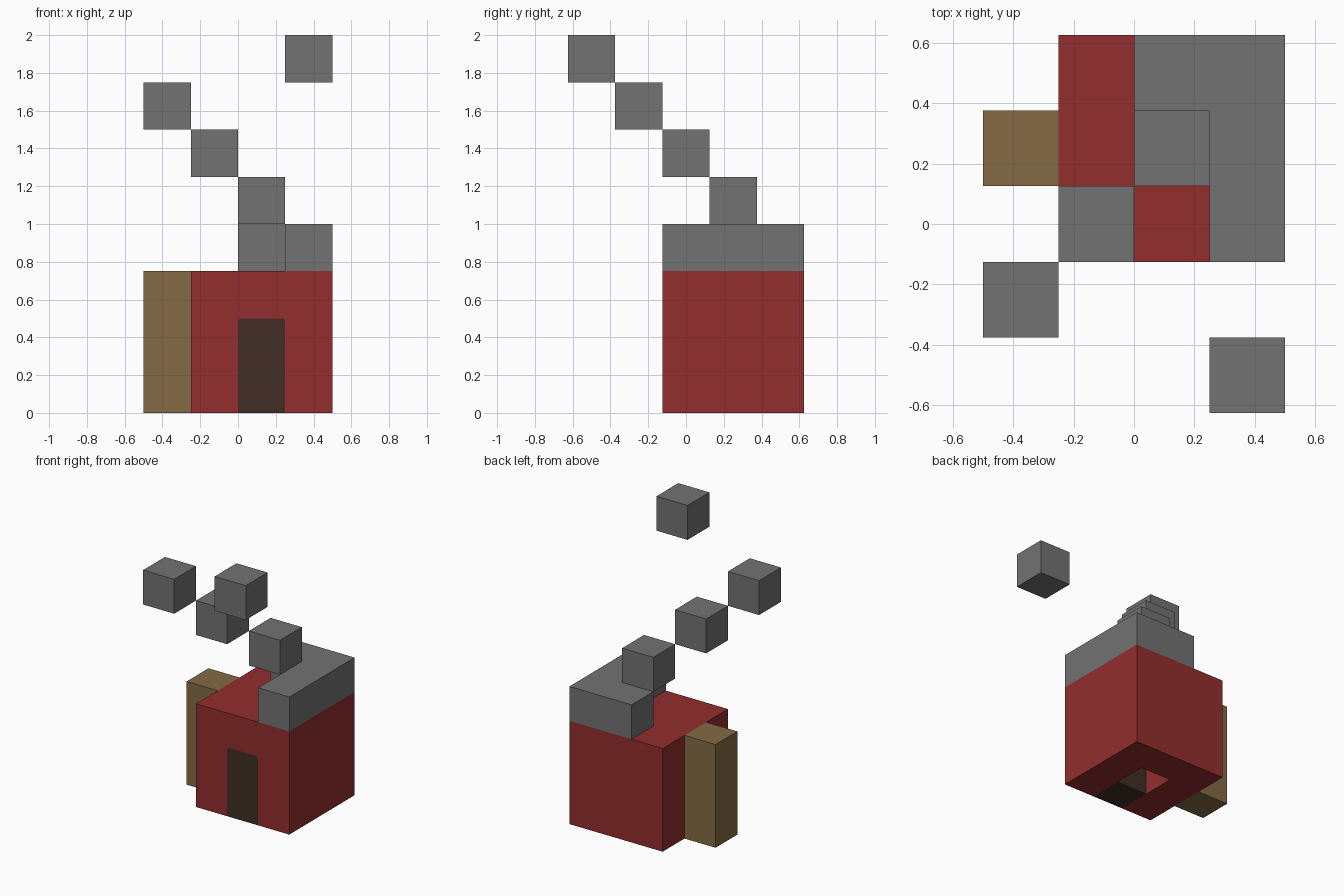
import bpy
import bmesh
import math

default = bpy.data.objects.get("Cube")
if default:
    bpy.data.objects.remove(default, do_unlink=True)

U = 0.25        # block size
Y0 = -U / 2     # front wall of the house
R = 0.02        # rounding of the doorway's top corners


def material(name, rgb):
    m = bpy.data.materials.new(name)
    m.use_nodes = True
    colour = (*rgb, 1.0)
    m.diffuse_color = colour
    m.node_tree.nodes["Principled BSDF"].inputs["Base Color"].default_value = colour
    return m


RED = material("brick red", (0.29, 0.027, 0.027))
GREY = material("stone grey", (0.17, 0.17, 0.17))
TAN = material("tan brown", (0.23, 0.145, 0.058))
DARK = material("dark brown", (0.053, 0.027, 0.018))


def prism(name, outline, offset, mat):
    """Extrude a closed outline of 3D points along an offset."""
    bm = bmesh.new()
    face = bm.faces.new([bm.verts.new(p) for p in outline])
    top = bmesh.ops.extrude_face_region(bm, geom=[face], use_keep_orig=True)
    bmesh.ops.translate(bm, vec=offset,
                        verts=[g for g in top["geom"] if isinstance(g, bmesh.types.BMVert)])
    bmesh.ops.recalc_face_normals(bm, faces=bm.faces)
    mesh = bpy.data.meshes.new(name)
    bm.to_mesh(mesh)
    bm.free()
    mesh.materials.append(mat)
    ob = bpy.data.objects.new(name, mesh)
    bpy.context.collection.objects.link(ob)
    return ob


def box(name, lo, size, mat):
    x, y, z = lo
    w, d, h = size
    return prism(name, [(x, y, z), (x + w, y, z), (x + w, y + d, z), (x, y + d, z)],
                 (0, 0, h), mat)


def door_prism(name, y, depth, bottom, mat):
    """Door shape with small rounded top corners, extruded towards the back."""
    pts = [(0, y, bottom), (U, y, bottom)]
    for cx, start in ((U - R, 0), (R, 90)):
        for i in range(5):
            a = math.radians(start + i * 22.5)
            pts.append((cx + R * math.cos(a), y, 2 * U - R + R * math.sin(a)))
    return prism(name, pts, (0, depth, 0), mat)


# House body, with the doorway and the hollow behind it cut out
house = box("house", (-U, Y0, 0), (3 * U, 3 * U, 3 * U), RED)
cutter = door_prism("doorway_cutter", Y0 - U, 3 * U, -U, RED)
cutter.hide_render = True
cut = house.modifiers.new("doorway", 'BOOLEAN')
cut.operation = 'DIFFERENCE'
cut.solver = 'EXACT'
cut.object = cutter
bpy.context.view_layer.objects.active = house
bpy.ops.object.modifier_apply(modifier=cut.name)
bpy.data.objects.remove(cutter, do_unlink=True)

# Thick door filling the front of the hollow
door_prism("door", Y0, U, 0, DARK)

# Side post
box("side_post", (-2 * U, Y0 + U, 0), (U, U, 3 * U), TAN)

# L-shaped roof parapet along the right-hand and back walls
steps = [(1, 0), (2, 0), (2, 3), (0, 3), (0, 2), (1, 2)]
prism("roof_parapet", [(x * U, Y0 + y * U, 3 * U) for x, y in steps], (0, 0, U), GREY)

# Floating blocks drifting up and forwards
for i, column in enumerate((0, -1, -2, 1)):
    box(f"floating_block_{i + 1}", (column * U, Y0 + (1 - i) * U, (4 + i) * U),
        (U, U, U), GREY)
